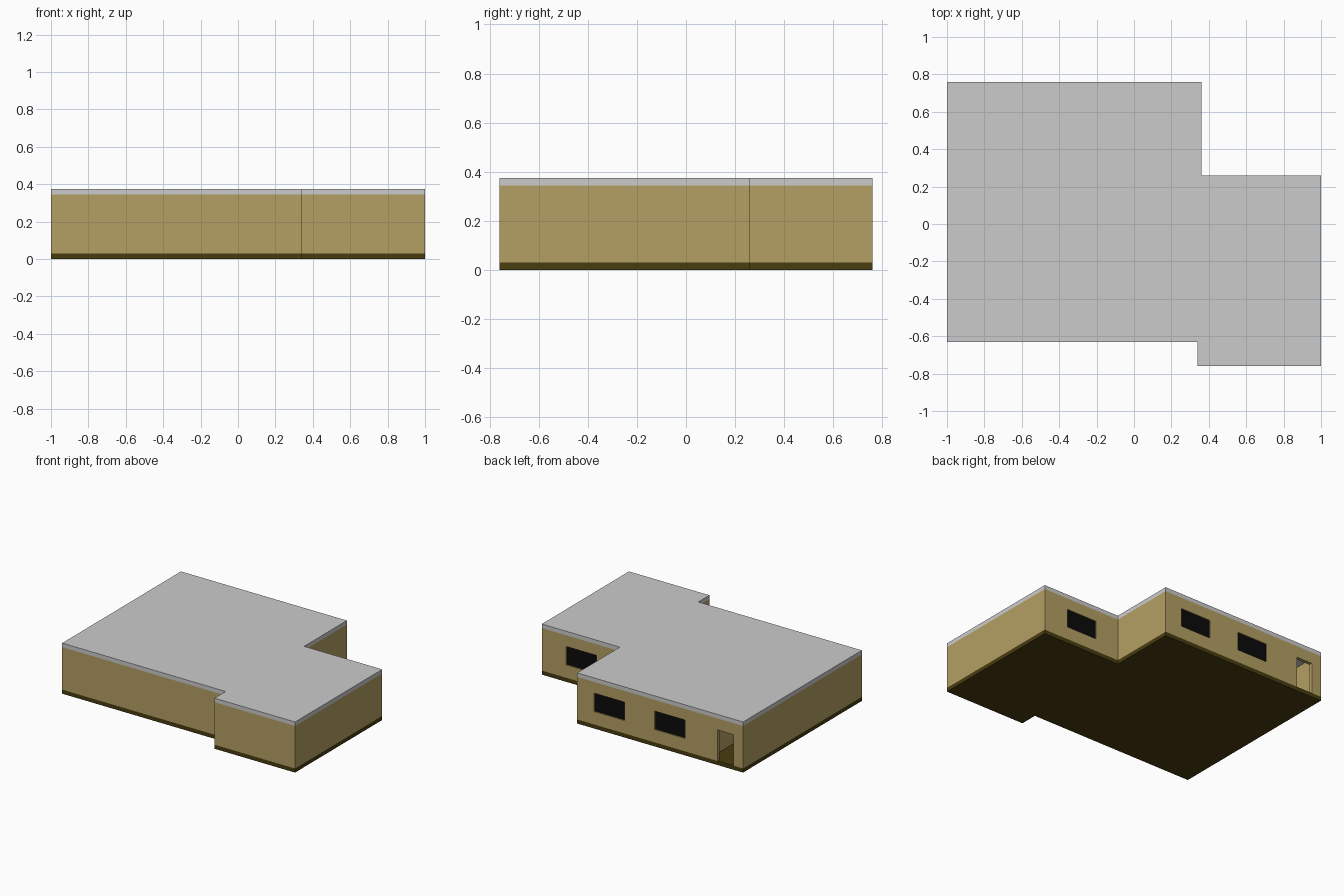
import bpy, bmesh
from mathutils import Vector

if "Cube" in bpy.data.objects:
    bpy.data.objects.remove(bpy.data.objects["Cube"])

OUTLINE = [(-1, -0.63), (0.34, -0.63), (0.34, -0.76), (1, -0.76),
           (1, 0.26), (0.36, 0.26), (0.36, 0.76), (-1, 0.76)]
FLOOR, CEILING, TOP = 0.03, 0.345, 0.375
WALL = 0.025


def material(name, color):
    m = bpy.data.materials.new(name)
    m.diffuse_color = (*color, 1)
    m.use_nodes = True
    m.node_tree.nodes["Principled BSDF"].inputs["Base Color"].default_value = m.diffuse_color
    return m


def prism(name, points, z0, z1, mat=None):
    """Extrude a plan outline between two heights."""
    bm = bmesh.new()
    face = bm.faces.new([bm.verts.new((x, y, z0)) for x, y in points])
    res = bmesh.ops.extrude_face_region(bm, geom=[face])
    verts = [v for v in res["geom"] if isinstance(v, bmesh.types.BMVert)]
    bmesh.ops.translate(bm, verts=verts, vec=(0, 0, z1 - z0))
    if not any(len(f.verts) > 4 and f.calc_center_median().z < z0 + 1e-5 for f in bm.faces) \
            and len(bm.faces) < len(points) + 2:
        bm.faces.new([v for v in bm.verts if v not in verts])
    bmesh.ops.recalc_face_normals(bm, faces=bm.faces)
    me = bpy.data.meshes.new(name)
    bm.to_mesh(me)
    bm.free()
    ob = bpy.data.objects.new(name, me)
    bpy.context.collection.objects.link(ob)
    if mat:
        me.materials.append(mat)
    return ob


def box(name, x0, x1, y0, y1, z0, z1, mat=None):
    return prism(name, [(x0, y0), (x1, y0), (x1, y1), (x0, y1)], z0, z1, mat)


def inset(points, t):
    """Offset a right-angled counter-clockwise outline inwards."""
    out = []
    for i, p in enumerate(points):
        a = (Vector(p) - Vector(points[i - 1])).normalized()
        b = (Vector(points[(i + 1) % len(points)]) - Vector(p)).normalized()
        out.append((p[0] - t * (a.y + b.y), p[1] + t * (a.x + b.x)))
    return out


def cut(ob, cutter):
    cutter.hide_render = True
    mod = ob.modifiers.new("cut", "BOOLEAN")
    mod.operation = "DIFFERENCE"
    mod.solver = "EXACT"
    mod.object = cutter
    bpy.context.view_layer.objects.active = ob
    bpy.ops.object.modifier_apply(modifier=mod.name)
    bpy.data.objects.remove(cutter)


tan = material("wall_tan", (0.46, 0.35, 0.125))
olive = material("base_olive", (0.065, 0.045, 0.005))
black = material("glass_black", (0.003, 0.003, 0.003))

# Floor slab and flat roof
prism("floor_slab", OUTLINE, 0, FLOOR, olive)
prism("roof_slab", OUTLINE, CEILING, TOP)

# Hollow outer walls
walls = prism("outer_walls", OUTLINE, FLOOR, CEILING, tan)
cut(walls, prism("room_cutter", inset(OUTLINE, WALL), -0.1, 0.5))

# Back windows: opening plus recessed dark pane (x start, wall plane y)
for i, (x, y) in enumerate([(-0.525, 0.76), (-0.03, 0.76), (0.55, 0.26)]):
    cut(walls, box("window_cutter", x, x + 0.25, y - 0.05, y + 0.05, 0.125, 0.262))
    box(f"window_pane_{i + 1}", x, x + 0.25, y - 0.018, y - 0.008, 0.125, 0.262, black)

# Open back doorway
cut(walls, box("door_cutter", -0.92, -0.79, 0.7, 0.8, FLOOR - 0.01, 0.26))

# Inner partition seen through the doorway
box("partition_wall", -0.72, -0.695, -0.63 + WALL, 0.76 - WALL, FLOOR, CEILING, tan)
